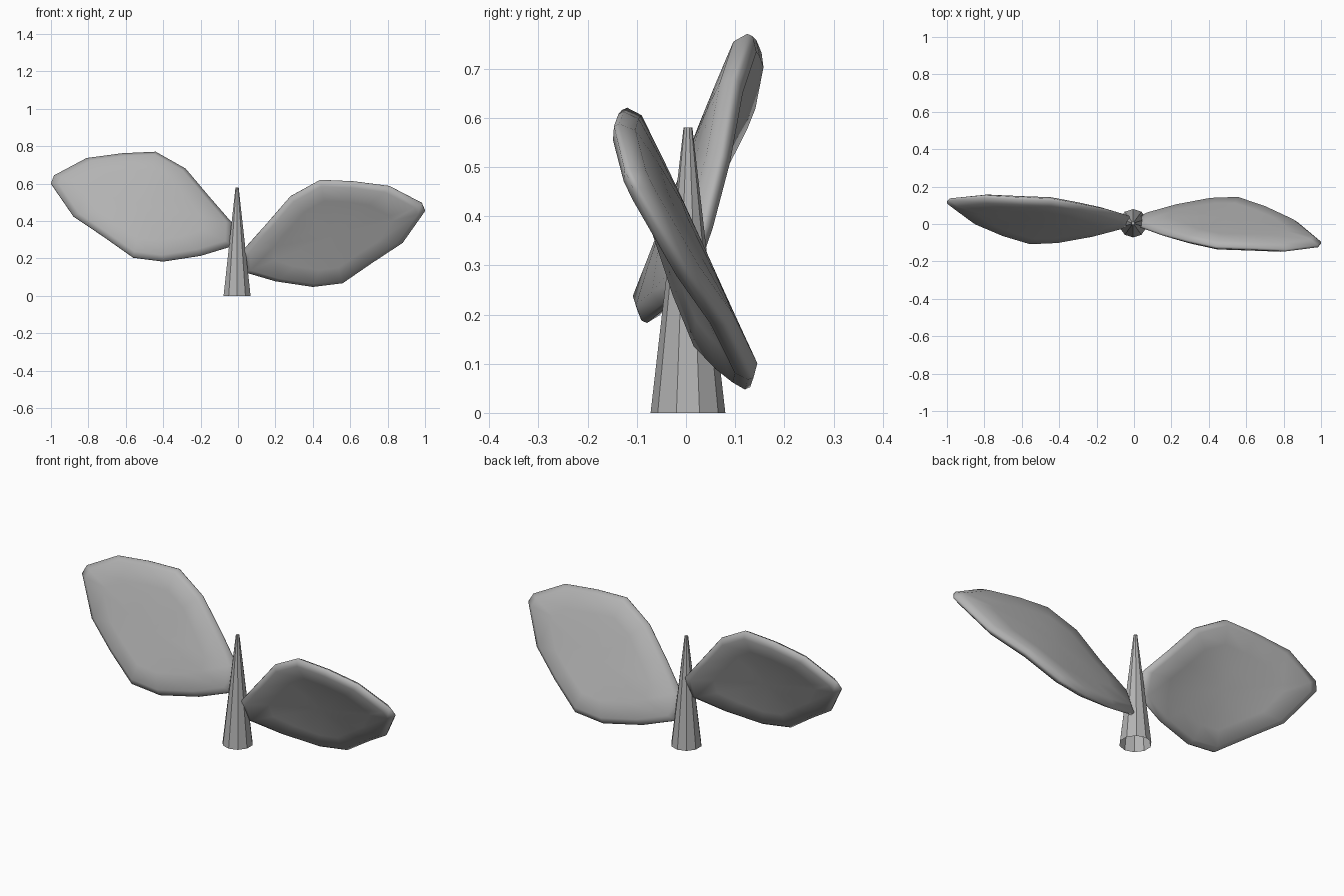
import bpy, bmesh
from mathutils import Vector

if "Cube" in bpy.data.objects:
    bpy.data.objects.remove(bpy.data.objects["Cube"])

# leaf outline (x, y, z), going round from the stem along the lower edge
OUTLINE = [
    (0.03, 0.035, 0.13), (0.20, 0.085, 0.08), (0.40, 0.125, 0.05), (0.56, 0.132, 0.07),
    (0.72, 0.077, 0.18), (0.88, 0.0, 0.285), (1.0, -0.10, 0.455), (0.983, -0.119, 0.495),
    (0.81, -0.141, 0.585), (0.62, -0.132, 0.61), (0.44, -0.125, 0.618),
    (0.28, -0.09, 0.53), (0.15, -0.055, 0.38), (0.025, -0.01, 0.24)]
CENTRE = Vector((0.5, 0.0, 0.33))
NORMAL = Vector((0, 0.91, 0.41))
BELLY = 0.008


def plane_y(z):
    return 0.13 - 0.446 * (z - 0.05)


def leaf_point(p, s, t):
    """Outline point scaled by s towards the cupped middle, offset by t."""
    p = Vector(p)
    q = CENTRE + (p - CENTRE) * s
    q.y = plane_y(q.z) + BELLY + (p.y - plane_y(p.z) - BELLY) * s * s
    return q + NORMAL * t


def right_place(v):
    return v


def left_place(v):
    # turned half way round the stem, raised and slightly less tilted
    return Vector((-v.x, -v.y + 0.005 + 0.035 * (0.62 - v.z) / 0.57, v.z * 1.026 + 0.134))


grey = bpy.data.materials.new("dark_grey")
grey.diffuse_color = (0.45, 0.45, 0.45, 1)
grey.use_nodes = True
grey.node_tree.nodes["Principled BSDF"].inputs["Base Color"].default_value = grey.diffuse_color


def finish(name, bm, angle):
    bmesh.ops.recalc_face_normals(bm, faces=bm.faces)
    mesh = bpy.data.meshes.new(name)
    bm.to_mesh(mesh)
    bm.free()
    mesh.materials.append(grey)
    ob = bpy.data.objects.new(name, mesh)
    bpy.context.collection.objects.link(ob)
    bpy.ops.object.select_all(action='DESELECT')
    ob.select_set(True)
    bpy.context.view_layer.objects.active = ob
    bpy.ops.object.shade_smooth_by_angle(angle=angle)
    return ob


def make_leaf(name, place):
    bm = bmesh.new()
    levels = [(0.35, -0.025), (0.65, -0.025), (0.92, -0.025), (1.0, -0.006),
              (1.0, 0.006), (0.92, 0.025), (0.65, 0.025), (0.35, 0.025)]
    rings = [[bm.verts.new(place(leaf_point(p, s, t))) for p in OUTLINE] for s, t in levels]
    n = len(OUTLINE)
    for a, b in zip(rings, rings[1:]):
        for i in range(n):
            j = (i + 1) % n
            bm.faces.new((a[i], a[j], b[j], b[i]))
    # close both sides with a fan at the middle
    for ring, t in ((rings[0], -0.025), (rings[-1], 0.025)):
        c = bm.verts.new(place(leaf_point(OUTLINE[0], 0, t)))
        for i in range(n):
            bm.faces.new((c, ring[i], ring[(i + 1) % n]))
    finish(name, bm, 1.3)


# tapered stem, open at the bottom
bm = bmesh.new()
bmesh.ops.create_cone(bm, cap_ends=True, segments=10, radius1=0.076, radius2=0.009, depth=0.58)
bmesh.ops.translate(bm, verts=bm.verts, vec=(-0.005, 0.004, 0.29))
bottom = [f for f in bm.faces if f.calc_center_median().z < 0.01]
bmesh.ops.delete(bm, geom=bottom, context='FACES_ONLY')
finish("stem", bm, 0.5)

# pair of leaves
make_leaf("right_leaf", right_place)
make_leaf("left_leaf", left_place)
